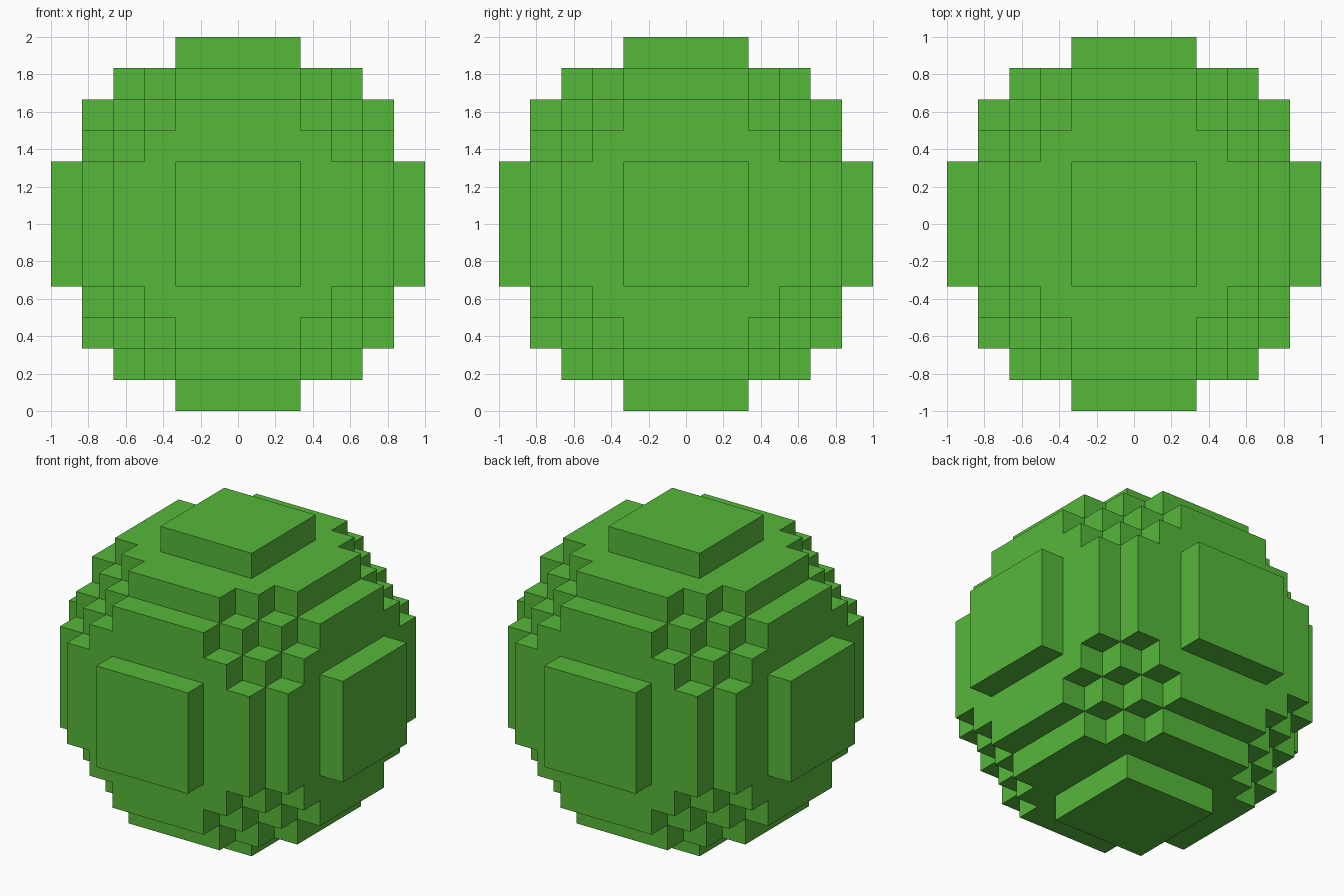
import bpy, bmesh, math
from mathutils import Vector

cube = bpy.data.objects.get("Cube")
if cube:
    bpy.data.objects.remove(cube, do_unlink=True)

N = 12          # blocks across the ball
S = 2.0 / N     # block size
R = N / 2       # radius in blocks

# Leaf green material
green = bpy.data.materials.new("leaf_green")
green.use_nodes = True
colour = (0.093, 0.479, 0.042, 1.0)
green.diffuse_color = colour
green.node_tree.nodes["Principled BSDF"].inputs["Base Color"].default_value = colour


def solid(cell):
    """A block is filled when its centre lies inside the ball."""
    return sum((c + 0.5 - R) ** 2 for c in cell) <= R * R


def add_face(bm, cell, axis, sign):
    """Add the outer square of a block facing along sign * axis."""
    u, v = (axis + 1) % 3, (axis + 2) % 3
    centre = Vector(cell) + Vector((0.5, 0.5, 0.5))
    centre[axis] += 0.5 * sign
    corners = [(-.5, -.5), (.5, -.5), (.5, .5), (-.5, .5)]
    verts = []
    for a, b in corners[::sign]:
        p = centre.copy()
        p[u] += a
        p[v] += b
        verts.append(bm.verts.new(((p.x - R) * S, (p.y - R) * S, p.z * S)))
    bm.faces.new(verts)


# Stepped ball: only the exposed block sides
bm = bmesh.new()
for i in range(N ** 3):
    cell = (i % N, i // N % N, i // N ** 2)
    if not solid(cell):
        continue
    for axis in range(3):
        for sign in (1, -1):
            neighbour = list(cell)
            neighbour[axis] += sign
            if not solid(neighbour):
                add_face(bm, cell, axis, sign)

# Weld the squares and merge flat areas into larger faces
bmesh.ops.remove_doubles(bm, verts=bm.verts[:], dist=S * 0.01)
bmesh.ops.dissolve_limit(bm, angle_limit=math.radians(1),
                         verts=bm.verts[:], edges=bm.edges[:])

mesh = bpy.data.meshes.new("block_ball")
bm.to_mesh(mesh)
bm.free()
mesh.materials.append(green)
ball = bpy.data.objects.new("block_ball", mesh)
bpy.context.collection.objects.link(ball)
